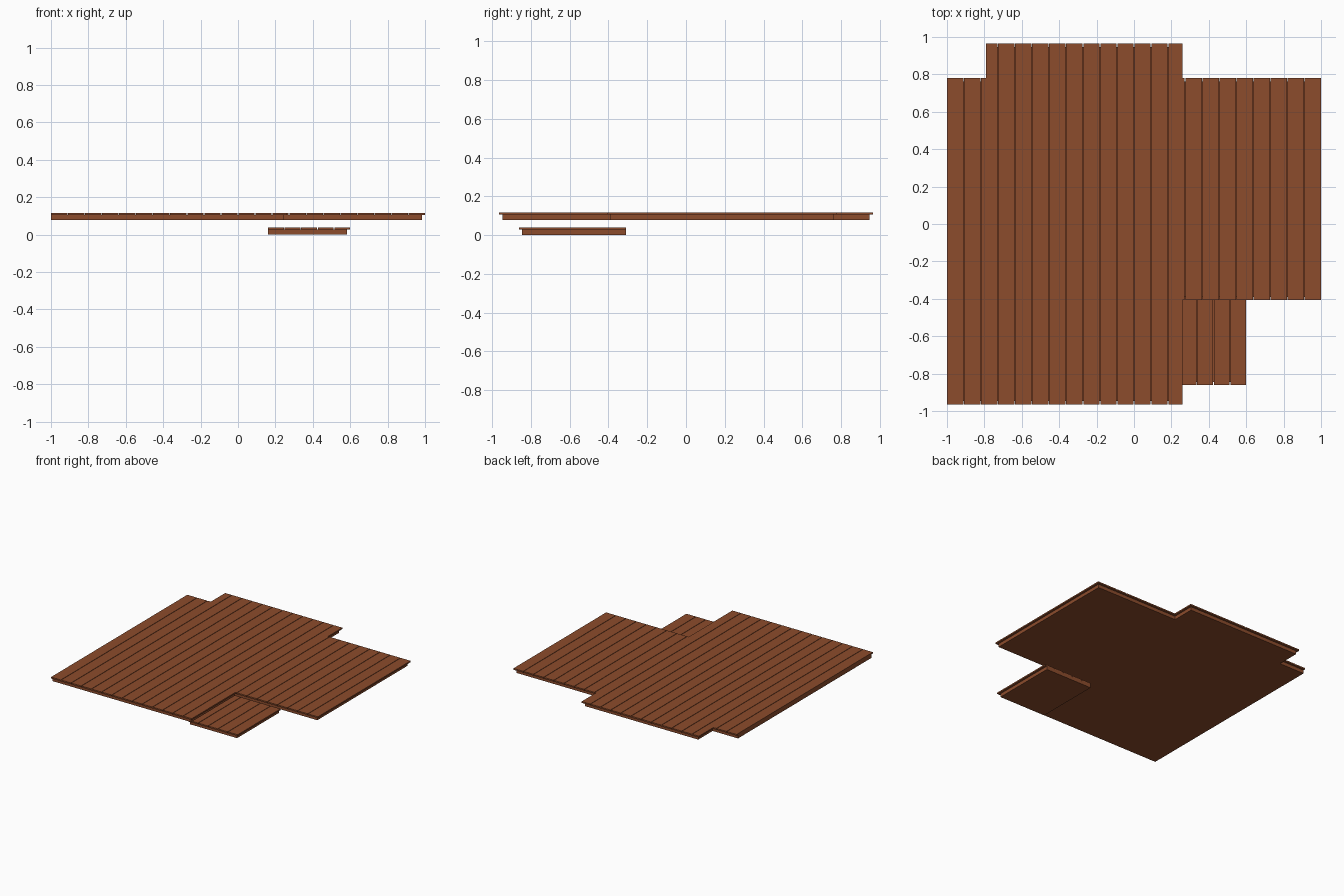
import bpy, bmesh

if "Cube" in bpy.data.objects:
    bpy.data.objects.remove(bpy.data.objects["Cube"])

wood = bpy.data.materials.new("brown wood")
wood.diffuse_color = (0.262, 0.072, 0.025, 1)
wood.use_nodes = True
wood.node_tree.nodes["Principled BSDF"].inputs["Base Color"].default_value = wood.diffuse_color


def outline(cols):
    """Polygon around side-by-side columns (x0, x1, y0, y1)."""
    pts = []
    for x0, x1, y0, y1 in cols:
        pts += [(x0, y0), (x1, y0)]
    for x0, x1, y0, y1 in reversed(cols):
        pts += [(x1, y1), (x0, y1)]
    # drop repeated and in-line points
    pts = [p for i, p in enumerate(pts) if p != pts[i - 1]]
    keep = []
    for i, p in enumerate(pts):
        a, b = pts[i - 1], pts[(i + 1) % len(pts)]
        if not (a[1] == p[1] == b[1] or a[0] == p[0] == b[0]):
            keep.append(p)
    return keep


def slabs(name, polygons, z0, z1):
    """One object made of extruded flat outlines."""
    bm = bmesh.new()
    for pts in polygons:
        f = bm.faces.new([bm.verts.new((x, y, z0)) for x, y in pts])
        top = bmesh.ops.extrude_face_region(bm, geom=[f])["geom"]
        verts = [g for g in top if isinstance(g, bmesh.types.BMVert)]
        bmesh.ops.translate(bm, verts=verts, vec=(0, 0, z1 - z0))
    bmesh.ops.recalc_face_normals(bm, faces=bm.faces[:])
    me = bpy.data.meshes.new(name)
    bm.to_mesh(me)
    bm.free()
    me.materials.append(wood)
    ob = bpy.data.objects.new(name, me)
    bpy.context.collection.objects.link(ob)
    return ob


def boards(cols, count, gap=0.004):
    """Cut the column shape into strips running along y."""
    left, right = cols[0][0], cols[-1][1]
    pitch = (right - left + gap) / count
    strips = []
    for i in range(count):
        a = left + i * pitch
        b = a + pitch - gap
        parts = [(max(a, c[0]), min(b, c[1]), c[2], c[3])
                 for c in cols if min(b, c[1]) - max(a, c[0]) > 1e-5]
        strips.append(outline(parts))
    return strips


LIP = 0.017
F, B = -0.964, 0.964

# Main deck: boards overhang the frame everywhere but the left side
deck = [(-1, -0.79, F, 0.78), (-0.79, 0.26, F, B), (0.26, 1, -0.406, 0.78)]
frame = [(-1, -0.79 + LIP, F + LIP, 0.78 - LIP),
         (-0.79 + LIP, 0.26 - LIP, F + LIP, B - LIP),
         (0.26 - LIP, 1 - LIP, -0.406 + LIP, 0.78 - LIP)]
slabs("deck_frame", [outline(frame)], 0.078, 0.106)
slabs("deck_boards", boards(deck, 22), 0.106, 0.117)

# Lower step, tucked under the deck corner
step = [(0.16, 0.60, -0.862, -0.31)]
step_frame = [(0.16, 0.60 - LIP, -0.862 + LIP, -0.31)]
slabs("step_frame", [outline(step_frame)], 0, 0.028)
slabs("step_boards", boards(step, 5), 0.028, 0.039)
